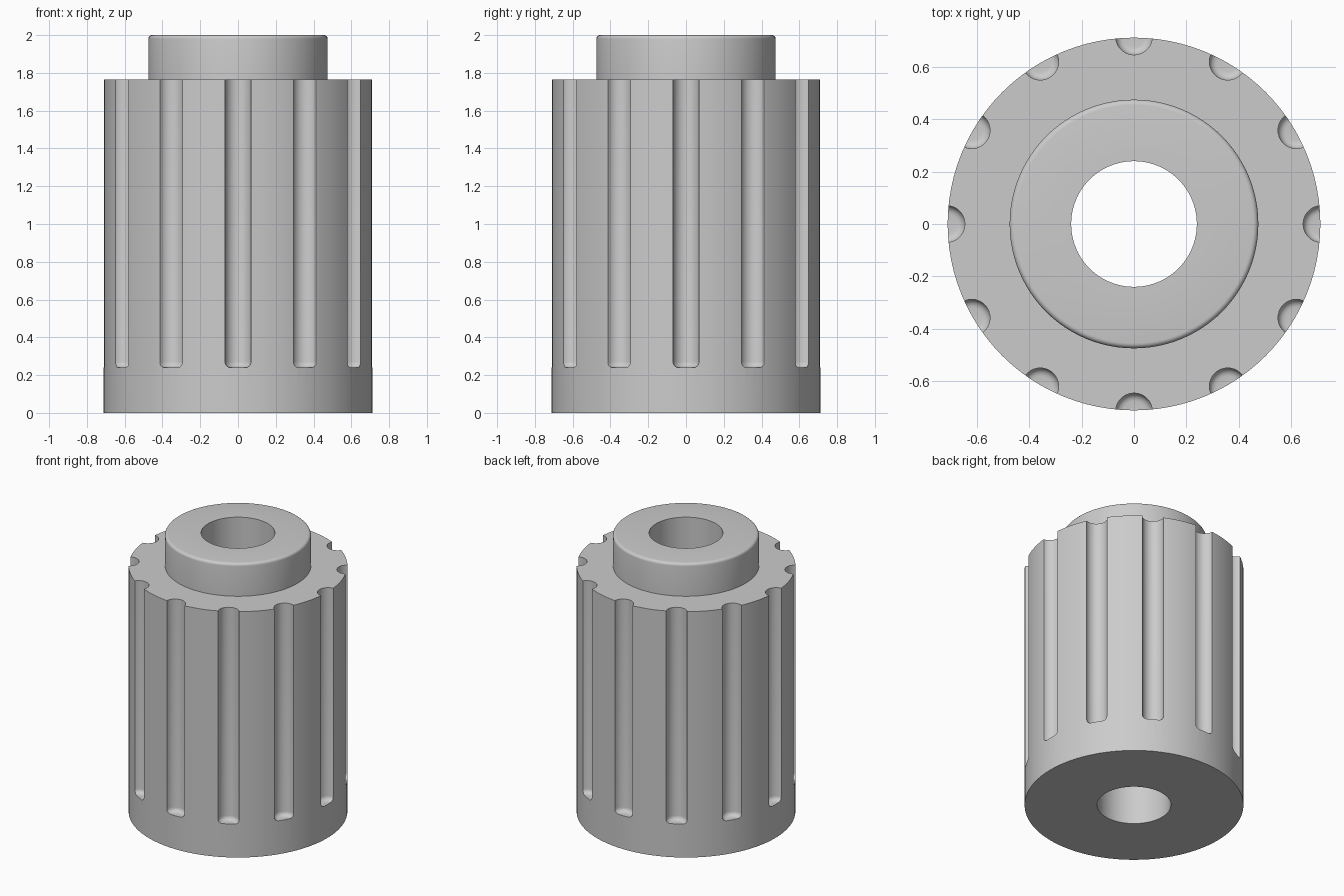
import bpy, bmesh, math
from mathutils import Matrix, Vector

cube = bpy.data.objects.get("Cube")
if cube:
    bpy.data.objects.remove(cube, do_unlink=True)

grey = bpy.data.materials.new("light grey")
grey.use_nodes = True
colour = (0.6, 0.6, 0.6, 1)
grey.diffuse_color = colour
grey.node_tree.nodes["Principled BSDF"].inputs["Base Color"].default_value = colour


def lathe(bm, profile, sides, offset=Vector()):
    """Spin a closed (radius, z) loop around z; radius 0 becomes a pole."""
    rings = []
    for r, z in profile:
        if r == 0:
            rings.append([bm.verts.new(offset + Vector((0, 0, z)))] * sides)
        else:
            rings.append([bm.verts.new(offset + Matrix.Rotation(math.tau * i / sides, 3, "Z")
                                       @ Vector((r, 0, z))) for i in range(sides)])
    for a, b in zip(rings, rings[1:] + rings[:1]):
        for i in range(sides):
            j = (i + 1) % sides
            corners = list(dict.fromkeys((a[i], a[j], b[j], b[i])))
            if len(corners) > 2:
                bm.faces.new(corners)


def make_object(name, bm):
    bmesh.ops.recalc_face_normals(bm, faces=bm.faces)
    mesh = bpy.data.meshes.new(name)
    bm.to_mesh(mesh)
    bm.free()
    mesh.materials.append(grey)
    obj = bpy.data.objects.new(name, mesh)
    bpy.context.collection.objects.link(obj)
    return obj


def arc(r, z, size, start, end, steps=5):
    """Points of a rounded corner centred on (r, z)."""
    angles = [math.radians(start + (end - start) * k / steps) for k in range(steps + 1)]
    return [(r + size * math.cos(a), z + size * math.sin(a)) for a in angles]


# Knob body with raised collar, rounded rim and through bore
RADIUS, SHOULDER, COLLAR, BORE = 0.712, 1.765, 0.475, 0.24
bm = bmesh.new()
lathe(bm, [(BORE, 0), (RADIUS, 0), (RADIUS, SHOULDER), (COLLAR, SHOULDER)]
      + arc(COLLAR - 0.02, 1.98, 0.02, 0, 90) + [(BORE, 2)], 96)
knob = make_object("grip_knob", bm)

# Twelve round-bottomed flutes, open at the shoulder
GROOVE, FLOOR, FILLET = 0.07, 0.24, 0.03
bm = bmesh.new()
for k in range(12):
    centre = Matrix.Rotation(math.tau * k / 12, 3, "Z") @ Vector((RADIUS + 0.004, 0, 0))
    lathe(bm, [(0, FLOOR)] + arc(GROOVE - FILLET, FLOOR + FILLET, FILLET, -90, 0)
          + [(GROOVE, 1.9), (0, 1.9)], 32, centre)
cutter = make_object("flute_cutter", bm)
cutter.hide_render = True

cut = knob.modifiers.new("flutes", "BOOLEAN")
cut.operation, cut.solver, cut.object = "DIFFERENCE", "EXACT", cutter
bpy.ops.object.select_all(action="DESELECT")
bpy.context.view_layer.objects.active = knob
knob.select_set(True)
bpy.ops.object.modifier_apply(modifier=cut.name)
bpy.data.objects.remove(cutter, do_unlink=True)
bpy.ops.object.shade_smooth_by_angle(angle=math.radians(35))
